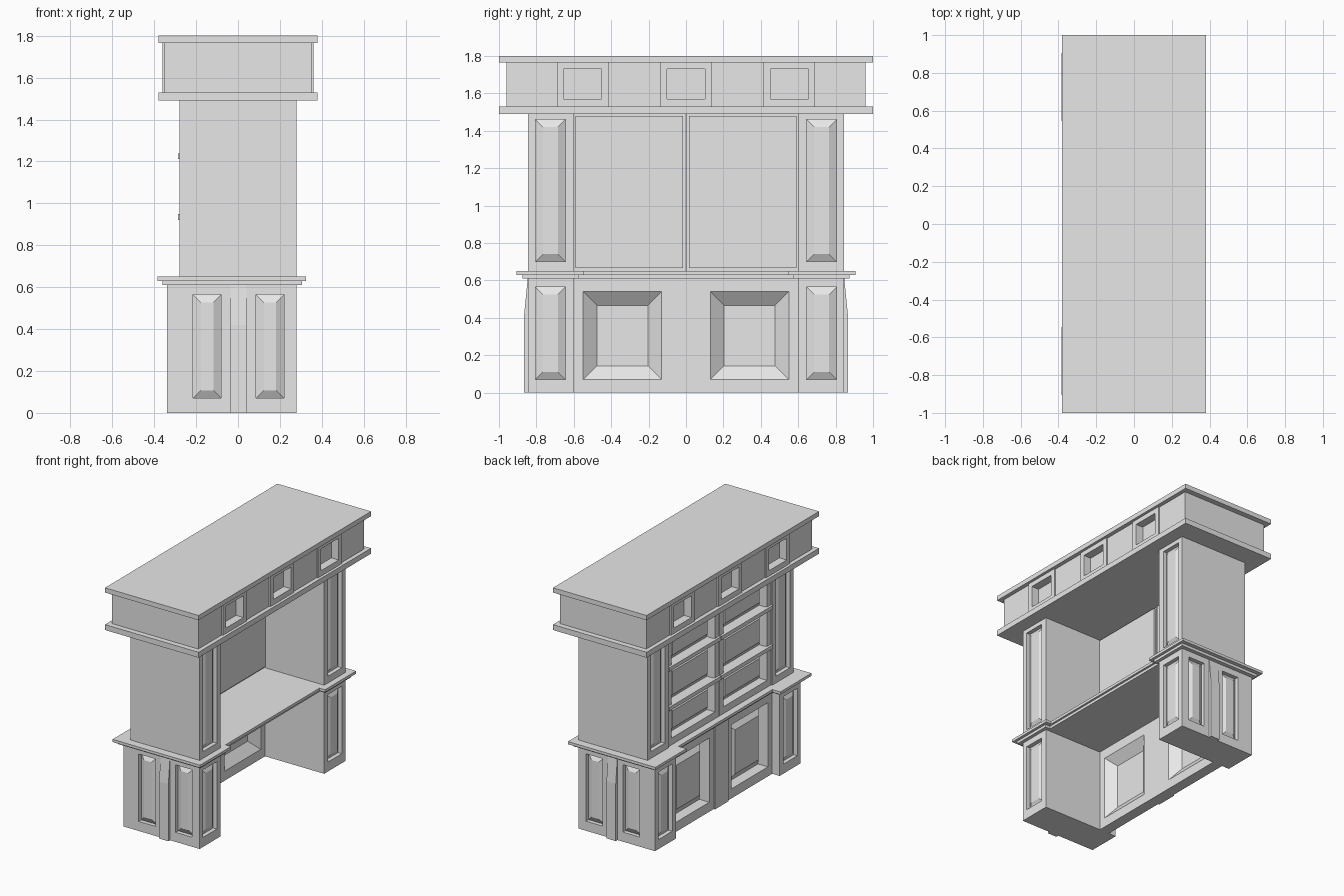
import bpy, bmesh
from mathutils import Vector

cube = bpy.data.objects.get("Cube")
if cube:
    bpy.data.objects.remove(cube, do_unlink=True)

grey = bpy.data.materials.new("plain_grey")
grey.use_nodes = True
grey.diffuse_color = (0.8, 0.8, 0.8, 1)
grey.node_tree.nodes["Principled BSDF"].inputs["Base Color"].default_value = (0.8, 0.8, 0.8, 1)


def finish(name, bm):
    mesh = bpy.data.meshes.new(name)
    bm.to_mesh(mesh)
    bm.free()
    mesh.materials.append(grey)
    obj = bpy.data.objects.new(name, mesh)
    bpy.context.collection.objects.link(obj)
    return obj


def box(name, xs, ys, zs):
    bm = bmesh.new()
    bmesh.ops.create_cube(bm, size=1)
    for v in bm.verts:
        v.co = [(r[0] + r[1]) / 2 + c * (r[1] - r[0]) for c, r in zip(v.co, (xs, ys, zs))]
    return finish(name, bm)


def panelled(name, axis, pos, sign, us, vs, holes_u, holes_v, depth, bevel=0.0, rise=0.0):
    """Framed plate facing sign*axis; every hole holds a sunken field with an optional raised centre."""
    bm = bmesh.new()

    def world(u, v, d):
        return Vector((sign * d, u, v)) if axis == "x" else Vector((u, sign * d, v))

    offset = Vector((pos, 0, 0)) if axis == "x" else Vector((0, pos, 0))

    def quad(points, out):
        pts = [world(*p) for p in points]
        if (pts[1] - pts[0]).cross(pts[2] - pts[0]).dot(world(*out)) < 0:
            pts.reverse()
        bm.faces.new([bm.verts.new(p + offset) for p in pts])

    def rect(u, v, d):
        return [(u[0], v[0], d), (u[1], v[0], d), (u[1], v[1], d), (u[0], v[1], d)]

    def ring(a, b, k, dd):
        sides = [(0, -1), (1, 0), (0, 1), (-1, 0)]
        for i, (p, q) in enumerate(sides):
            j = (i + 1) % 4
            quad([a[i], a[j], b[j], b[i]], (p * k, q * k, dd))

    def breaks(span, holes):
        return sorted(set(list(span) + [e for h in holes for e in h]))

    bu, bv = breaks(us, holes_u), breaks(vs, holes_v)
    for u in zip(bu, bu[1:]):
        for v in zip(bv, bv[1:]):
            if u in holes_u and v in holes_v:
                low = rect(u, v, -depth)
                ring(rect(u, v, 0), low, -1, 0)
                top = rect((u[0] + bevel, u[1] - bevel), (v[0] + bevel, v[1] - bevel), rise - depth)
                if bevel:
                    ring(low, top, 1, 1)
                quad(top, (0, 0, 1))
            else:
                quad(rect(u, v, 0), (0, 0, 1))
                quad(rect(u, v, -depth), (0, 0, -1))
    ring(rect(us, vs, 0), rect(us, vs, -depth), 1, 0)
    bmesh.ops.remove_doubles(bm, verts=bm.verts, dist=0.0001)
    return finish(name, bm)


def span(s, a, b):
    """Range mirrored to the chosen end."""
    return (a, b) if s > 0 else (-b, -a)


# Cornice: two slabs with a panelled box between them
box("cornice_bottom", (-.38, .38), (-1, 1), (1.49, 1.53))
box("cornice_top", (-.38, .38), (-1, 1), (1.765, 1.8))
box("cornice_core", (-.3, .3), (-.96, .96), (1.53, 1.765))
block_spans = [(-.69, -.415), (-.1375, .1375), (.415, .69)]
edges = [-.96] + [e for b in block_spans for e in b] + [.96]
for s in (-1, 1):
    for a, b in zip(edges[::2], edges[1::2]):
        box("cornice_field", span(s, .3, .35), (a, b), (1.53, 1.765))
    for a, b in block_spans:
        panelled("cornice_block", "x", s * .36, s, (a, b), (1.53, 1.765),
                 [(a + .036, b - .036)], [(1.57, 1.73)], .06)

# Two matching ends: upper pilaster, lower pedestal, moulding and corbel
for s in (-1, 1):
    yy = span(s, .6, .845)
    box("pilaster_core", (-.25, .25), yy, (.65, 1.49))
    for f in (-1, 1):
        panelled("pilaster_panel", "x", f * .28, f, yy, (.65, 1.49),
                 [span(s, .645, .805)], [(.7, 1.46)], .03, .04, .022)

    box("pedestal_core", (-.31, .25), span(s, .6, .815), (0, .61))
    for x, f in ((-.34, -1), (.28, 1)):
        panelled("pedestal_side_panel", "x", x, f, span(s, .6, .815), (0, .61),
                 [span(s, .645, .805)], [(.07, .565)], .03, .04, .022)
    panelled("pedestal_end_panel", "y", s * .845, s, (-.34, .28), (0, .61),
             [(-.215, -.08), (.085, .22)], [(.07, .565)], .03, .038, .022)

    box("moulding_lower", (-.36, .305), span(s, .575, .875), (.61, .63))
    box("moulding_upper", (-.385, .325), span(s, .545, .905), (.63, .65))

    # Corbel strip tapering inwards near the top
    bm = bmesh.new()
    profile = [(.83, 0), (.865, 0), (.865, .42), (.846, .61), (.83, .61)]
    face = bm.faces.new([bm.verts.new((-.035, s * y, z)) for y, z in profile])
    ext = bmesh.ops.extrude_face_region(bm, geom=[face])
    for g in ext["geom"]:
        if isinstance(g, bmesh.types.BMVert):
            g.co.x += .075
    bmesh.ops.recalc_face_normals(bm, faces=bm.faces)
    finish("corbel", bm)

# Counter between the ends
box("counter_lower", (-.3, .265), (-.6, .6), (.61, .63))
box("counter_upper", (-.32, .28), (-.6, .6), (.63, .65))

# Lower partition: two raised panels and a centre post
for s in (-1, 1):
    panelled("lower_partition", "x", -.28, -1, span(s, .0775, .6), (0, .61),
             [span(s, .13, .55)], [(.07, .54)], .08, .073, .055)
box("centre_post", (-.29, -.2), (-.0775, .0775), (0, .61))

# Upper doors: frame with three raised panels each, flat back sheet and glazing bars
rows = [(.7, .925), (.945, 1.215), (1.235, 1.45)]
for s in (-1, 1):
    panelled("upper_door", "x", -.27, -1, span(s, .004, .6), (.65, 1.49),
             [span(s, .05, .555)], rows, .065, .05, .04)
    box("door_back_sheet", (-.205, -.19), span(s, .015, .59), (.665, 1.48))
    for z in (.935, 1.225):
        box("door_bar", (-.287, -.26), span(s, .004, .6), (z - .014, z + .014))
